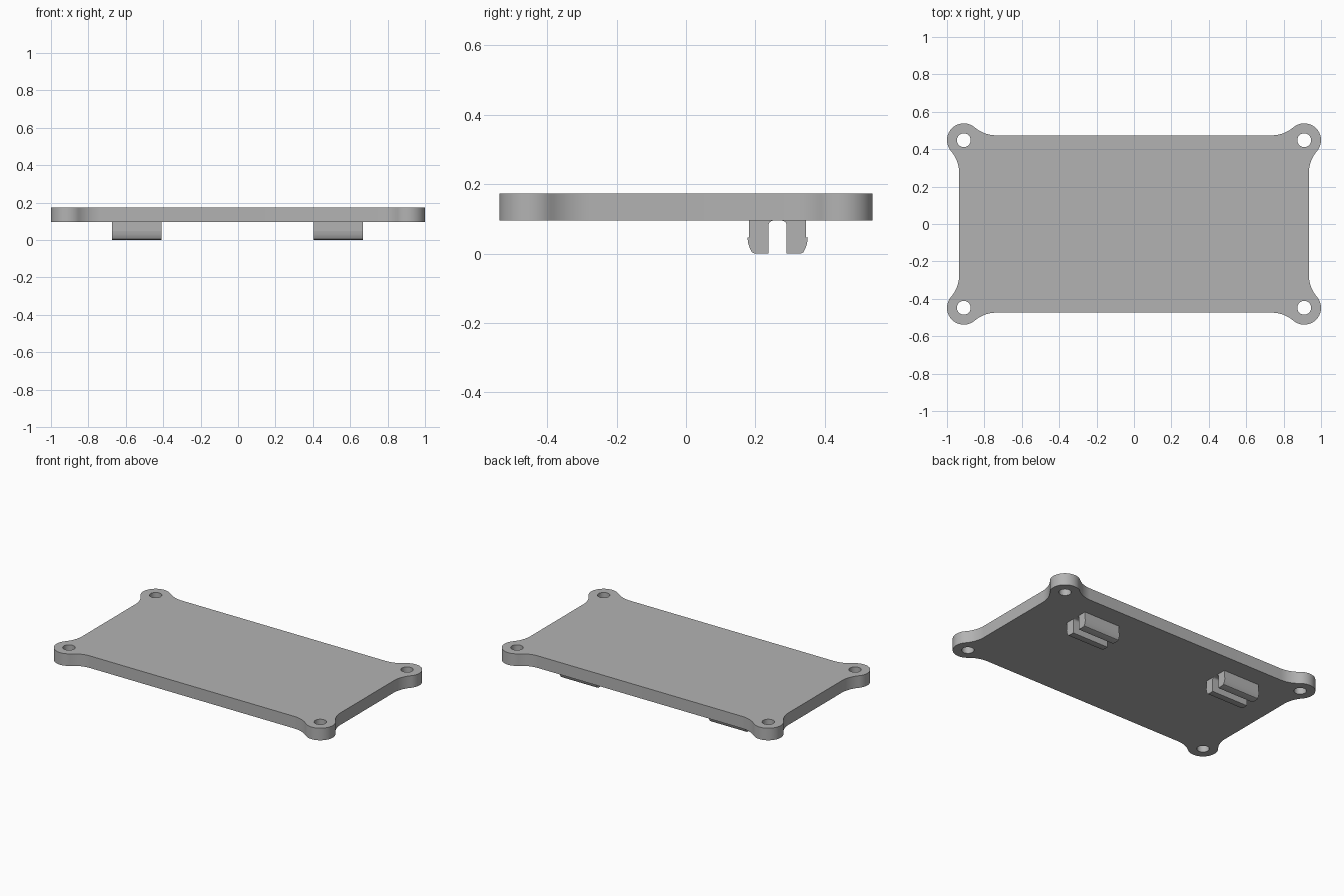
import bpy, bmesh
from math import atan2, cos, sin, sqrt, pi, radians

cube = bpy.data.objects.get("Cube")
if cube:
    bpy.data.objects.remove(cube)

grey = bpy.data.materials.new("plain grey")
grey.use_nodes = True
colour = (0.45, 0.45, 0.45, 1)
grey.diffuse_color = colour
grey.node_tree.nodes["Principled BSDF"].inputs["Base Color"].default_value = colour


def arc(cx, cy, r, start, end, steps):
    return [(cx + r * cos(start + (end - start) * i / steps),
             cy + r * sin(start + (end - start) * i / steps)) for i in range(steps + 1)]


def extruded(name, loops, depth, location, rotation=(0, 0, 0)):
    """Fill closed loops (inner ones become holes), give depth, convert to a mesh."""
    curve = bpy.data.curves.new(name, "CURVE")
    curve.dimensions = "2D"
    curve.fill_mode = "BOTH"
    curve.extrude = depth / 2
    for loop in loops:
        spline = curve.splines.new("POLY")
        spline.points.add(len(loop) - 1)
        for point, (x, y) in zip(spline.points, loop):
            point.co = (x, y, 0, 1)
        spline.use_cyclic_u = True
    obj = bpy.data.objects.new(name, curve)
    bpy.context.collection.objects.link(obj)
    obj.location, obj.rotation_euler = location, rotation
    bpy.ops.object.select_all(action="DESELECT")
    obj.select_set(True)
    bpy.context.view_layer.objects.active = obj
    bpy.ops.object.convert(target="MESH")
    obj = bpy.context.object
    bm = bmesh.new()
    bm.from_mesh(obj.data)
    bmesh.ops.remove_doubles(bm, verts=bm.verts, dist=0.0001)
    bmesh.ops.recalc_face_normals(bm, faces=bm.faces)
    bm.to_mesh(obj.data)
    bm.free()
    obj.data.materials.clear()
    obj.data.materials.append(grey)
    bpy.ops.object.shade_smooth_by_angle(angle=radians(30))
    return obj


# Plate: straight edges blending through fillets into round corner lugs
half_x, half_y = 0.935, 0.474
lug_x, lug_y, lug_r, hole_r = 0.91, 0.448, 0.09, 0.037
fillet = 0.178
bottom, top = 0.095, 0.174
out_x, out_y = half_x + fillet - lug_x, half_y + fillet - lug_y
down = sqrt((fillet + lug_r) ** 2 - out_x ** 2)
back = sqrt((fillet + lug_r) ** 2 - out_y ** 2)
a, b = atan2(down, -out_x), atan2(out_y, -back)
corner = (arc(half_x + fillet, lug_y - down, fillet, pi, a, 10)
          + arc(lug_x, lug_y, lug_r, a - pi, b, 32)[1:]
          + arc(lug_x - back, half_y + fillet, fillet, b - pi, -pi / 2, 10)[1:])
outline, holes = [], []
for sx, sy in ((1, 1), (-1, 1), (-1, -1), (1, -1)):
    part = [(x * sx, y * sy) for x, y in corner]
    outline += part if sx * sy > 0 else part[::-1]
    holes.append(arc(lug_x * sx, lug_y * sy, hole_r, 0, 2 * pi, 32)[:-1])
extruded("plate", [outline] + holes, top - bottom, (0, 0, (top + bottom) / 2))

# Snap clips: two mirrored barbed prongs under the plate on each side
clip_y, width = 0.264, 0.265
prong = ([(0.082, 0.1), (0.082, 0.047), (0.087, 0.047), (0.085, 0.03),
          (0.08, 0.015), (0.074, 0.004), (0.066, 0), (0.026, 0)]
         + arc(0.013, 0.082, 0.013, 0, pi / 2, 6) + [(0.013, 0.1)])
for side, x in (("right", -0.542), ("left", 0.537)):
    for end, s in (("front", -1), ("back", 1)):
        extruded(f"{side}_{end}_clip_prong", [[(y * s, z) for y, z in prong]],
                 width, (x, clip_y, 0), (pi / 2, 0, pi / 2))
